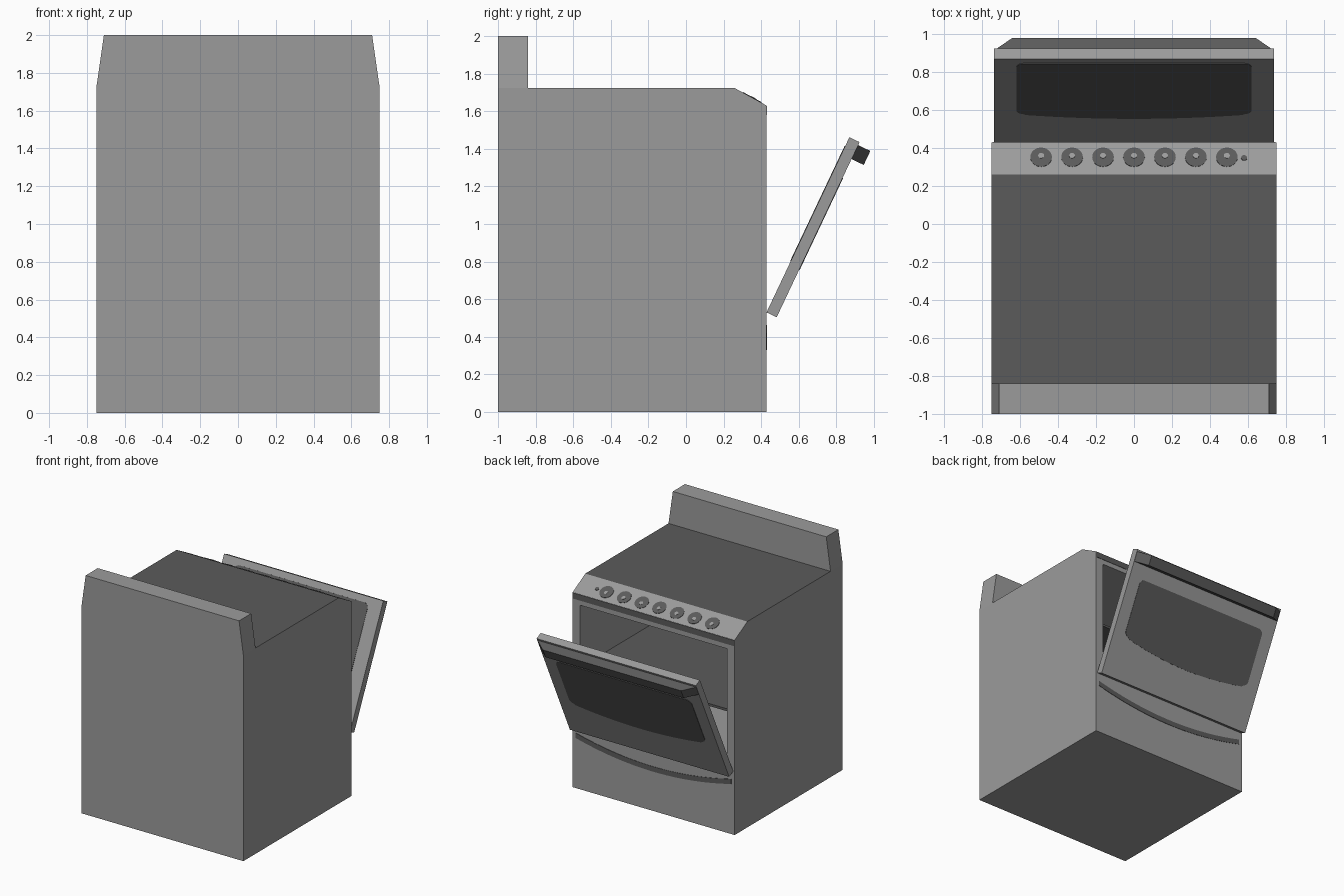
import bpy, bmesh, math
from mathutils import Matrix, Vector

if "Cube" in bpy.data.objects:
    bpy.data.objects.remove(bpy.data.objects["Cube"])


def material(name, v):
    m = bpy.data.materials.new(name)
    m.diffuse_color = (v, v, v, 1)
    m.use_nodes = True
    m.node_tree.nodes["Principled BSDF"].inputs["Base Color"].default_value = m.diffuse_color
    return m


LIGHT = material("light_grey_enamel", 0.33)
DARK = material("dark_grey", 0.105)


def frame(origin, a, b, n):
    """Matrix whose local x, y, z axes are a, b, n."""
    m = Matrix((a, b, n)).transposed().to_4x4()
    m.translation = Vector(origin)
    return m


def prism(name, pts, z0, z1, mat, m=Matrix()):
    """Extrude a 2D outline from z0 to z1 in the given frame."""
    bm = bmesh.new()
    lo = [bm.verts.new(m @ Vector((x, y, z0))) for x, y in pts]
    hi = [bm.verts.new(m @ Vector((x, y, z1))) for x, y in pts]
    bm.faces.new(lo)
    bm.faces.new(hi)
    for i in range(len(pts)):
        j = (i + 1) % len(pts)
        bm.faces.new((lo[i], lo[j], hi[j], hi[i]))
    bmesh.ops.recalc_face_normals(bm, faces=bm.faces)
    me = bpy.data.meshes.new(name)
    bm.to_mesh(me)
    bm.free()
    me.materials.append(mat)
    ob = bpy.data.objects.new(name, me)
    bpy.context.collection.objects.link(ob)
    return ob


def rect(x0, x1, y0, y1):
    return [(x0, y0), (x1, y0), (x1, y1), (x0, y1)]


def circle(cx, cy, r, n=24):
    return [(cx + r * math.cos(2 * math.pi * i / n),
             cy + r * math.sin(2 * math.pi * i / n)) for i in range(n)]


def window_outline(w, top, side, mid, r=0.05):
    """Rounded panel with a bowed bottom edge."""
    pts = []
    for i in range(17):                       # bowed bottom
        x = (w - r) * (i / 8 - 1)
        pts.append((x, mid + (side - mid) * (x / w) ** 2))
    for cx, cy, a0 in ((w - r, side + r, -90), (w - r, top - r, 0),
                       (r - w, top - r, 90), (r - w, side + r, 180)):
        for k in range(1, 6):                 # rounded corners
            a = math.radians(a0 + 15 * k)
            pts.append((cx + r * math.cos(a), cy + r * math.sin(a)))
    return pts


X, Y, Z = (1, 0, 0), (0, 1, 0), (0, 0, 1)
SIDE = frame((0, 0, 0), Y, Z, X)      # outline in y-z, extruded along x
FRONT = frame((0, 0.428, 0), X, Z, Y)  # outline in x-z, on the oven face

# Body with sloped control panel and dark cooktop
body = prism("oven_body", [(-1, 0), (0.428, 0), (0.428, 1.63), (0.26, 1.722), (-1, 1.722)],
             -0.75, 0.75, LIGHT, SIDE)
body.data.materials.append(DARK)
for p in body.data.polygons:
    if p.normal.z > 0.95:
        p.material_index = 1

# Oven cavity
cutter = prism("cavity_cutter", rect(-0.68, 0.68, 0.58, 1.54), -1.2, 0.1, LIGHT, FRONT)
cutter.hide_render = True
cutter.hide_viewport = True
cutter.display_type = 'WIRE'
cut = body.modifiers.new("cavity", 'BOOLEAN')
cut.operation = 'DIFFERENCE'
cut.solver = 'EXACT'
cut.object = cutter
bpy.context.view_layer.objects.active = body
bpy.ops.object.modifier_apply(modifier="cavity")
bpy.data.objects.remove(cutter)

# Backsplash, narrower at the top
prism("backsplash", [(-0.75, 1.722), (0.75, 1.722), (0.71, 2), (-0.71, 2)],
      -1, -0.84, LIGHT, frame((0, 0, 0), X, Z, Y))

# Shelf inside the oven
prism("oven_shelf", rect(-0.685, 0.685, 1.0, 1.02), -1.2, -0.03, DARK, FRONT)

# Dark strip under the control panel and curved drawer groove
prism("trim_strip", rect(-0.745, 0.745, 1.58, 1.628), -0.002, 0.003, DARK, FRONT)
xs = [0.72 * (i / 12 - 1) for i in range(25)]
bow = [(x, 0.33 + 0.09 * (x / 0.72) ** 2) for x in xs]
prism("drawer_groove", bow + [(x, z + 0.042) for x, z in reversed(bow)],
      -0.002, 0.003, DARK, FRONT)

# Painted knobs on the sloped panel
d = Vector((0, 0.168, -0.092)).normalized()
PANEL = frame((0, 0.26, 1.722), X, d, (0, -d.z, d.y))
for i in range(7):
    x = (i - 3) * 0.163
    prism("knob", circle(x, 0.104, 0.057), -0.002, 0.003, DARK, PANEL)
    prism("knob_centre", circle(x, 0.112, 0.016, 12), 0, 0.005, LIGHT, PANEL)
prism("indicator", circle(0.58, 0.1, 0.016, 12), -0.002, 0.003, DARK, PANEL)

# Half-open door, built in its own tilted frame
u = Vector((0, 0.44, 0.93)).normalized()
DOOR = frame((0, 0.428, 0.53), X, u, (0, u.z, -u.y))
H, T = 1.03, 0.06
prism("oven_door", rect(-0.737, 0.737, 0, H), 0, T, LIGHT, DOOR)
prism("door_window_inner", window_outline(0.62, 0.98, 0.355, 0.30), -0.003, 0.002, DARK, DOOR)
prism("door_window_outer", window_outline(0.63, 0.82, 0.345, 0.28), T - 0.002, T + 0.003, DARK, DOOR)

# Door handle: tapered bar across the top
BAR = DOOR @ frame((0, 0, 0), X, Z, Y)
prism("door_handle", [(-0.735, T), (0.735, T), (0.64, T + 0.072), (-0.64, T + 0.072)],
      0.93, 1.012, DARK, BAR)
